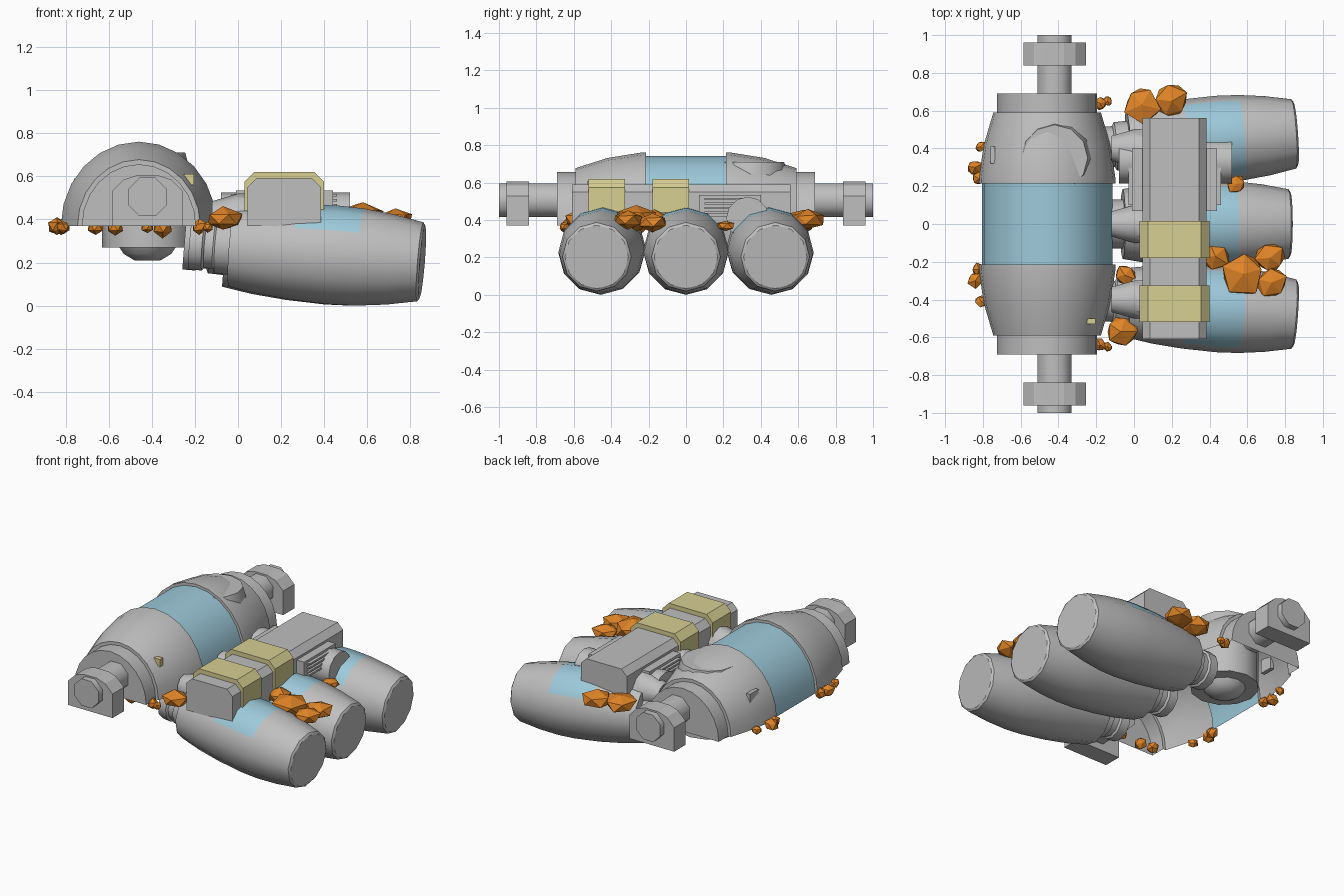
import bpy, bmesh, math, random
from math import sin, cos, pi, radians
from mathutils import Matrix

random.seed(4)
cube = bpy.data.objects.get("Cube")
if cube:
    bpy.data.objects.remove(cube)


def material(name, rgb):
    m = bpy.data.materials.new(name)
    m.use_nodes = True
    m.diffuse_color = (*rgb, 1)
    m.node_tree.nodes["Principled BSDF"].inputs["Base Color"].default_value = (*rgb, 1)
    return m


GREY = material("hull grey", (0.52, 0.52, 0.52))
BLUE = material("panel blue", (0.34, 0.59, 0.71))
YELLOW = material("strap yellow", (0.68, 0.62, 0.29))
ORANGE = material("crystal orange", (0.74, 0.23, 0.02))

ALONG_Y = Matrix.Rotation(-pi / 2, 4, 'X')   # local z to +y, local y to -z
ALONG_X = Matrix.Rotation(pi / 2, 4, 'Y')    # local z to +x, local x to -z


def finish(name, bm, mats, matrix=Matrix(), smooth=0):
    bmesh.ops.remove_doubles(bm, verts=bm.verts, dist=0.0005)
    bmesh.ops.recalc_face_normals(bm, faces=bm.faces)
    mesh = bpy.data.meshes.new(name)
    bm.to_mesh(mesh)
    bm.free()
    ob = bpy.data.objects.new(name, mesh)
    bpy.context.collection.objects.link(ob)
    for m in mats:
        mesh.materials.append(m)
    ob.matrix_world = matrix
    if smooth:
        bpy.ops.object.select_all(action='DESELECT')
        ob.select_set(True)
        bpy.context.view_layer.objects.active = ob
        bpy.ops.object.shade_smooth_by_angle(angle=radians(smooth))


def lathe(name, profile, matrix, sides=12, start=0, arc=2 * pi, mats=(GREY,), rule=None, smooth=35):
    """Sweep (height, radius) points round local z; rule picks a material per face."""
    bm = bmesh.new()
    rings = []
    for i in range(sides + 1):
        a = start + arc * i / sides
        rings.append([bm.verts.new((r * cos(a), r * sin(a), h)) for h, r in profile])
    for a, b in zip(rings, rings[1:]):
        for j in range(len(profile) - 1):
            f = bm.faces.new((a[j], a[j + 1], b[j + 1], b[j]))
            if rule:
                f.material_index = rule(f.calc_center_median())
    finish(name, bm, mats, matrix, smooth)


def extrude_y(name, outline, y0, y1, mat=GREY):
    bm = bmesh.new()
    ends = [[bm.verts.new((x, y, z)) for x, z in outline] for y in (y0, y1)]
    n = len(outline)
    for e in ends:
        bm.faces.new(e)
    for i in range(n):
        k = (i + 1) % n
        bm.faces.new((ends[0][i], ends[0][k], ends[1][k], ends[1][i]))
    finish(name, bm, (mat,))


def box(name, lo, hi, mat=GREY):
    extrude_y(name, [(lo[0], lo[2]), (hi[0], lo[2]), (hi[0], hi[2]), (lo[0], hi[2])], lo[1], hi[1], mat)


def rock(name, x, y, z, r, flat):
    bm = bmesh.new()
    bmesh.ops.create_icosphere(bm, subdivisions=1, radius=r)
    for v in bm.verts:
        v.co *= random.uniform(0.85, 1.2)
        v.co.z *= flat
    spin = Matrix.Rotation(random.uniform(0, 6), 4, 'Z')
    finish(name, bm, (ORANGE,), Matrix.Translation((x, y, z)) @ spin)


# Half-round main tank, open below, with a recessed blue band
half = [(0, 0.345), (0.215, 0.345), (0.215, 0.362), (0.24, 0.362), (0.42, 0.335), (0.59, 0.285),
        (0.59, 0.265), (0.69, 0.265), (0.69, 0)]
profile = [(-h, r) for h, r in reversed(half)] + half[1:]
tank_place = Matrix.Translation((-0.46, 0, 0.37)) @ Matrix.Diagonal((1, 1, 1.08, 1)) @ ALONG_Y
lathe("main_tank", profile, tank_place, 12, pi, pi, (GREY, BLUE), lambda c: int(abs(c.z) < 0.2))

# Turret drum passing through the tank, with a shallow dome beneath
turret = [(0.21, 0), (0.21, 0.06), (0.24, 0.11), (0.27, 0.13), (0.27, 0.21), (0.58, 0.21), (0.71, 0.175), (0.71, 0)]
lathe("turret_drum", turret, Matrix.Translation((-0.42, 0.35, 0)), 12)

# Axle shafts with flat-bottomed end blocks
block = [(-0.585, 0.37), (-0.255, 0.37), (-0.255, 0.53), (-0.31, 0.585), (-0.37, 0.605),
         (-0.47, 0.605), (-0.53, 0.585), (-0.585, 0.53)]
for side, s in (("front", -1), ("back", 1)):
    shaft = [(s * 0.6, 0), (s * 0.6, 0.097), (s, 0.097), (s, 0)]
    lathe(side + "_shaft", shaft, Matrix.Translation((-0.42, 0, 0.505)) @ ALONG_Y, 8, pi / 8, smooth=50)
    extrude_y(side + "_axle_block", block, s * 0.84, s * 0.96)

# Small tank markings
box("tank_slot", (-0.76, 0.32, 0.5), (-0.735, 0.41, 0.59))
box("tank_chip", (-0.25, -0.53, 0.56), (-0.205, -0.5, 0.61), YELLOW)


# Three barrel pods with blue upper panels, necks and joints
def pod_panel(c):
    return int(0.24 < c.z < 0.54 and c.x < 0 and abs(c.y) < -c.x * math.tan(radians(62)))


pod = [(-0.06, 0), (-0.06, 0.185), (0.08, 0.208), (0.24, 0.223), (0.42, 0.23), (0.54, 0.226),
       (0.68, 0.21), (0.82, 0.184), (0.83, 0.17), (0.83, 0)]
neck = [(-0.25, 0), (-0.25, 0.12), (-0.19, 0.12), (-0.18, 0.108), (-0.14, 0.108), (-0.13, 0.128), (-0.04, 0.132)]
joint = [(-0.12, 0), (-0.12, 0.07), (0, 0.105), (0.06, 0.105), (0.06, 0)]
for label, s in (("front", -1), ("middle", 0), ("back", 1)):
    place = (Matrix.Translation((0.03 if s else 0.0, s * 0.42, 0.268))
             @ Matrix.Rotation(s * radians(4), 4, 'Z') @ Matrix.Rotation(radians(4.5), 4, 'Y') @ ALONG_X)
    lathe(label + "_pod", pod, place, 12, mats=(GREY, BLUE), rule=pod_panel)
    lathe(label + "_neck", neck, place, 12)
    lathe(label + "_joint", joint, Matrix.Translation((0, s * 0.4, 0.415)) @ ALONG_X, 10)


# Crossbar with chamfered top and two straps
def bar_outline(x0, x1, z0, z1, c):
    return [(x0, z0), (x1, z0), (x1, z1 - c), (x1 - c, z1), (x0 + c, z1), (x0, z1 - c)]


extrude_y("crossbar", bar_outline(0.045, 0.385, 0.37, 0.59, 0.04), -0.61, 0.56)
for i, y in enumerate((-0.52, -0.18)):
    extrude_y("strap_%d" % i, bar_outline(0.03, 0.4, 0.44, 0.62, 0.045), y, y + 0.195, YELLOW)

# Vent housing on both sides of the crossbar, with grille slats and a round duct
for i, (x0, x1) in enumerate(((0.38, 0.44), (-0.01, 0.05))):
    box("vent_housing_%d" % i, (x0, 0.07, 0.42), (x1, 0.4, 0.535))
    for k in range(4):
        z = 0.435 + k * 0.024
        box("vent_slat_%d_%d" % (i, k), (x0 - 0.02, 0.1, z), (x1 + 0.02, 0.3, z + 0.012))
duct = [(-0.08, 0), (-0.08, 0.115), (0.52, 0.115), (0.52, 0)]
lathe("cross_duct", duct, Matrix.Translation((0, 0.33, 0.41)) @ ALONG_X, 12)

# Crystal clusters on the pods and joints
for i, spot in enumerate((
        (0.04, 0.63, 0.4, 0.1), (0.2, 0.65, 0.4, 0.09), (0.58, -0.265, 0.41, 0.115), (0.72, -0.18, 0.39, 0.085),
        (0.73, -0.31, 0.4, 0.085), (0.43, -0.17, 0.4, 0.085), (0.42, -0.07, 0.41, 0.06), (-0.07, -0.57, 0.4, 0.09),
        (-0.05, -0.27, 0.38, 0.06), (0.54, 0.21, 0.37, 0.05))):
    rock("crystal_%d" % i, *spot, flat=0.58)

# Small crystals along the lower rim of the tank
rim = [(x, s * y, r) for s in (-1, 1) for x, y, r in (
    (-0.84, 0.3, 0.042), (-0.82, 0.24, 0.036), (-0.81, 0.41, 0.03), (-0.18, 0.64, 0.036), (-0.14, 0.65, 0.025))]
rim += [(-0.35, -0.62, 0.05), (-0.42, -0.61, 0.03), (-0.57, -0.62, 0.036), (-0.66, -0.61, 0.036)]
for i, (x, y, r) in enumerate(rim):
    rock("small_crystal_%d" % i, x, y, 0.365, r, 0.95)
